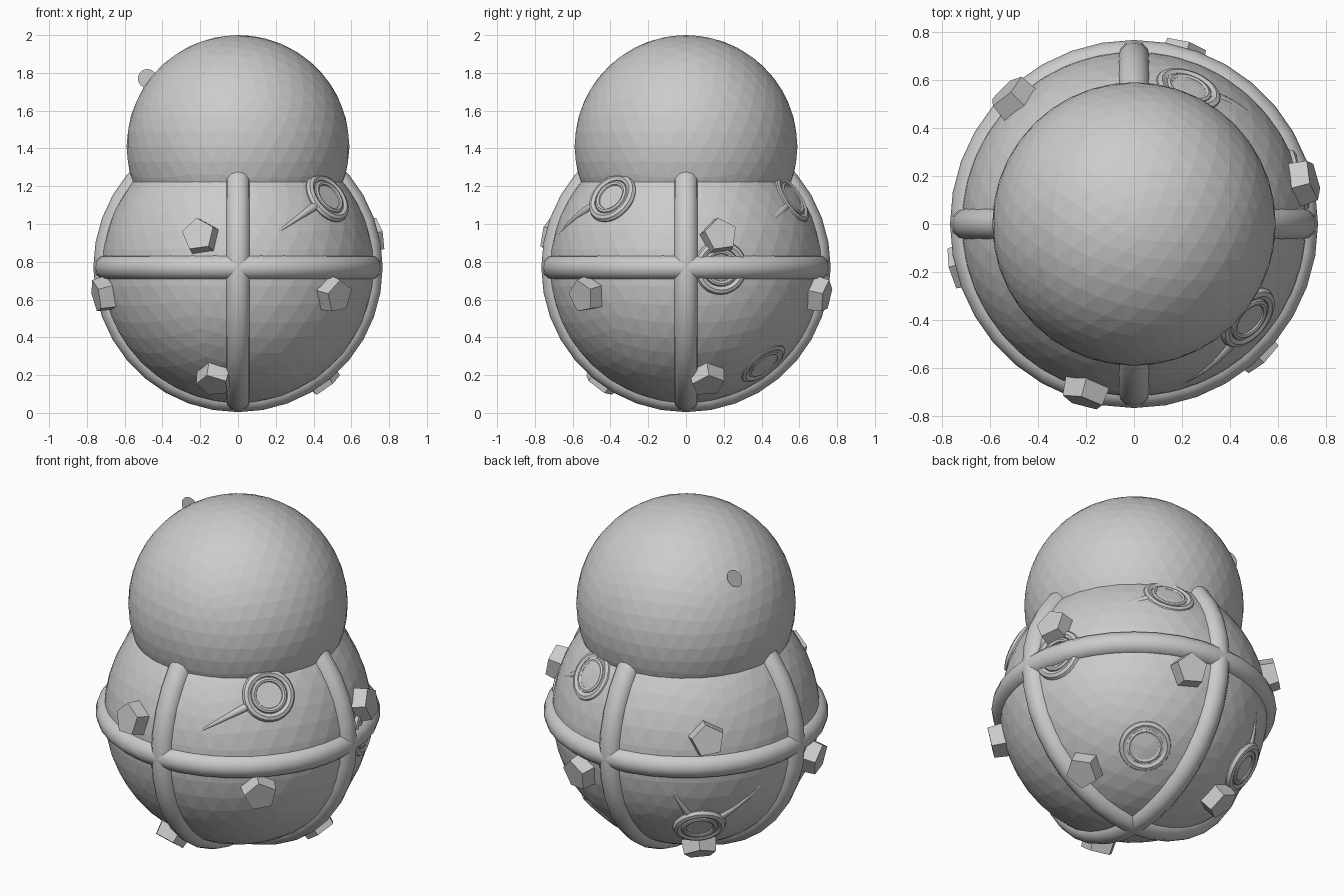
import bpy
from math import radians, cos, sin, sqrt, pi
from mathutils import Vector, Matrix

if "Cube" in bpy.data.objects:
    bpy.data.objects.remove(bpy.data.objects["Cube"])

C = Vector((0, 0, 0.77))   # centre of the body ball
R = 0.72


def smooth(o, angle=40):
    bpy.context.view_layer.objects.active = o
    o.select_set(True)
    bpy.ops.object.shade_smooth_by_angle(angle=radians(angle))
    o.select_set(False)


def on_ball(az, z):
    """Unit direction from the body centre, given azimuth and world height."""
    dz = (z - C.z) / R
    h = sqrt(1 - dz * dz)
    return Vector((h * cos(radians(az)), h * sin(radians(az)), dz))


def place(o, n, dist, spin=0.0):
    """Move an object onto the body with its z axis pointing outwards."""
    q = n.to_track_quat('Z', 'Y').to_matrix().to_4x4()
    o.matrix_world = Matrix.Translation(C + n * dist) @ q @ Matrix.Rotation(spin, 4, 'Z')


def torus(name, major, minor, seg=32, sides=10):
    bpy.ops.mesh.primitive_torus_add(major_radius=major, minor_radius=minor,
                                     major_segments=seg, minor_segments=sides)
    o = bpy.context.object
    o.name = name
    smooth(o)
    return o


# body and head balls
for name, r, z in (("body_ball", R, C.z), ("head_ball", 0.59, 1.41)):
    bpy.ops.mesh.primitive_ico_sphere_add(subdivisions=4, radius=r, location=(0, 0, z))
    bpy.context.object.name = name

# three crossing bands
for name, rot in (("equator_band", (0, 0, 0)), ("side_band", (pi / 2, 0, 0)),
                  ("front_band", (0, pi / 2, 0))):
    o = torus(name, 0.70, 0.066, 36, 12)
    o.location = C
    o.rotation_euler = rot

# five-sided studs in three rows of three
for row, (z, start) in enumerate(((0.93, 14), (0.63, 74), (0.20, 14))):
    for k in range(3):
        bpy.ops.mesh.primitive_cone_add(vertices=5, radius1=0.105, radius2=0.09, depth=0.13)
        o = bpy.context.object
        o.name = f"stud_{row}_{k}"
        place(o, on_ball(start + 120 * k, z), 0.725, radians(8))

# round portholes: azimuth, height, how far they stand out
for i, (az, z, lift) in enumerate(((-39.5, 1.14, 0.0), (68, 1.14, -0.018), (15, 0.77, -0.01),
                                   (132, 0.36, 0.0), (57, 0.25, -0.02))):
    n = on_ball(az, z)
    place(torus(f"porthole_rim_{i}", 0.12, 0.025, 24, 8), n, 0.712 + lift)
    place(torus(f"porthole_inner_ring_{i}", 0.085, 0.016, 24, 8), n, 0.722 + lift)
    bpy.ops.mesh.primitive_cylinder_add(vertices=24, radius=0.085, depth=0.05)
    o = bpy.context.object
    o.name = f"porthole_disc_{i}"
    place(o, n, 0.702 + lift)

# tapering spikes that follow the ball away from the portholes
for i, (a, b, lift) in enumerate((((-39.5, 1.14), (-77, 0.92), 0.0),
                                  ((68, 1.14), (26, 0.90), -0.012),
                                  ((132, 0.36), (116, 0.70), -0.004),
                                  ((132, 0.36), (167, 0.67), -0.004))):
    cu = bpy.data.curves.new(f"spike_{i}", 'CURVE')
    cu.dimensions = '3D'
    cu.bevel_depth = 0.024
    cu.bevel_resolution = 1
    sp = cu.splines.new('POLY')
    sp.points.add(7)
    p, q = on_ball(*a), on_ball(*b)
    for k, pt in enumerate(sp.points):
        t = 0.25 + 0.75 * k / 7
        pt.co = (*(C + p.slerp(q, t) * (0.715 + lift)), 1)
        pt.radius = 1.05 - k / 7
    bpy.context.collection.objects.link(bpy.data.objects.new(f"spike_{i}", cu))

# small flat disc beside the head
bpy.ops.mesh.primitive_circle_add(vertices=24, radius=0.05, fill_type='NGON',
                                  location=(-0.48, 0.23, 1.77), rotation=(pi / 2, 0, 0))
bpy.context.object.name = "head_disc"
